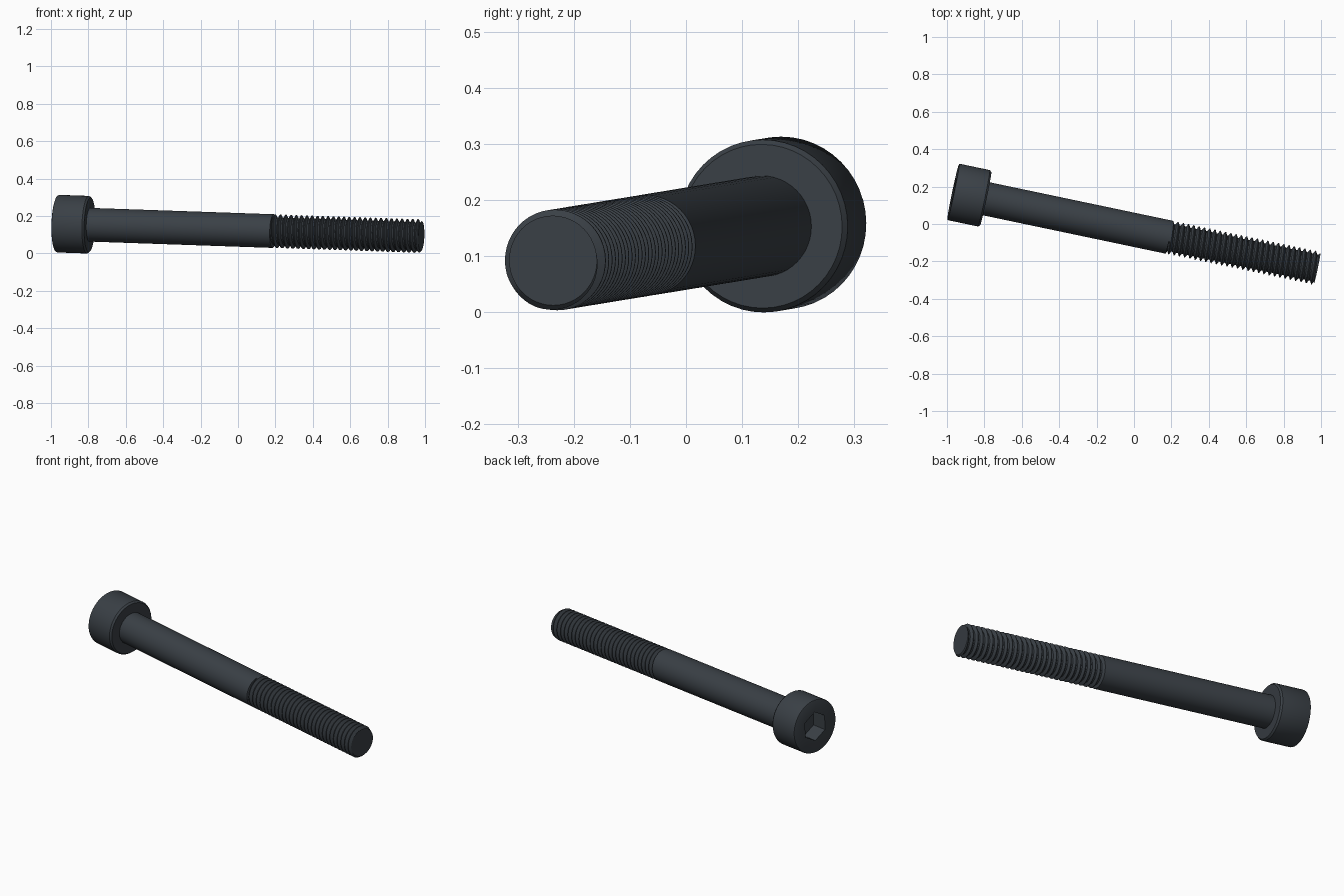
import bpy, bmesh
from math import pi, tau, cos, sin, radians
from mathutils import Vector, Matrix

cube = bpy.data.objects.get("Cube")
if cube:
    bpy.data.objects.remove(cube, do_unlink=True)

# Main dimensions
HEAD_END = Vector((-0.967, 0.172, 0.159))
TIP = Vector((0.98, -0.237, 0.092))
LENGTH = (TIP - HEAD_END).length
HEAD_R, HEAD_H = 0.154, 0.178
SHANK_R, ROOT_R, TIP_R = 0.09, 0.073, 0.08
PITCH = 0.0289
THREAD_START = LENGTH - 0.81
SOCKET_R, SOCKET_DEPTH = 0.072, 0.09
SEGMENTS = 48

# Local z runs from the head to the tip
PLACE = Matrix.Translation(HEAD_END) @ (TIP - HEAD_END).to_track_quat('Z', 'Y').to_matrix().to_4x4()

steel = bpy.data.materials.new("dark_steel")
steel.use_nodes = True
colour = (0.042, 0.051, 0.061, 1)
steel.diffuse_color = colour
bsdf = next(n for n in steel.node_tree.nodes if n.type == 'BSDF_PRINCIPLED')
bsdf.inputs["Base Color"].default_value = colour
bsdf.inputs["Roughness"].default_value = 0.5


def loft(name, rows):
    """Skin a list of rows; each row maps an angle to (distance, radius)."""
    bm = bmesh.new()
    grid = []
    for row in rows:
        ring = []
        for j in range(SEGMENTS + 1):
            a = tau * j / SEGMENTS
            s, r = row(a)
            ring.append(bm.verts.new((r * cos(a), r * sin(a), s)))
        grid.append(ring)
    for low, high in zip(grid, grid[1:]):
        for j in range(SEGMENTS):
            bm.faces.new((low[j], low[j + 1], high[j + 1], high[j]))
    # Welding closes the seam, the poles and the clamped thread ends
    bmesh.ops.remove_doubles(bm, verts=bm.verts, dist=1e-5)
    bmesh.ops.recalc_face_normals(bm, faces=bm.faces)
    mesh = bpy.data.meshes.new(name)
    bm.to_mesh(mesh)
    bm.free()
    mesh.materials.append(steel)
    obj = bpy.data.objects.new(name, mesh)
    bpy.context.collection.objects.link(obj)
    obj.matrix_world = PLACE
    bpy.ops.object.select_all(action='DESELECT')
    obj.select_set(True)
    bpy.context.view_layer.objects.active = obj
    bpy.ops.object.shade_smooth_by_angle(angle=radians(28))
    return obj


def circle(s, r):
    return lambda a: (s, r)


def hexagon(s, apothem):
    return lambda a: (s, apothem / cos((a + pi / 6) % (pi / 3) - pi / 6))


def helix(offset, radius):
    def row(a):
        s = THREAD_START + PITCH * (offset + a / tau)
        if s <= THREAD_START:
            return THREAD_START, SHANK_R
        if s >= LENGTH:
            return LENGTH, TIP_R
        return s, min(radius, TIP_R + LENGTH - s)
    return row


# Cap head with bevelled rims and a hexagonal socket
loft("cap_head", [
    circle(SOCKET_DEPTH, 0),
    hexagon(SOCKET_DEPTH, SOCKET_R),
    hexagon(0, SOCKET_R),
    circle(0, HEAD_R - 0.007),
    circle(0.002, HEAD_R - 0.002),
    circle(0.007, HEAD_R),
    circle(HEAD_H - 0.01, HEAD_R),
    circle(HEAD_H, HEAD_R - 0.008),
    circle(HEAD_H, 0),
])

# Plain shank
loft("shank", [
    circle(HEAD_H - 0.005, 0),
    circle(HEAD_H - 0.005, SHANK_R),
    circle(THREAD_START, SHANK_R),
    circle(THREAD_START, 0),
])

# Helical thread with a chamfered tip
profile = [(0, SHANK_R), (0.125, SHANK_R), (0.44, ROOT_R), (0.69, ROOT_R)]
turns = int((LENGTH - THREAD_START) / PITCH) + 2
rows = [helix(k - 1 + off, r) for k in range(turns + 1) for off, r in profile]
loft("threaded_end", [circle(THREAD_START, 0)] + rows + [circle(LENGTH, TIP_R), circle(LENGTH, 0)])
